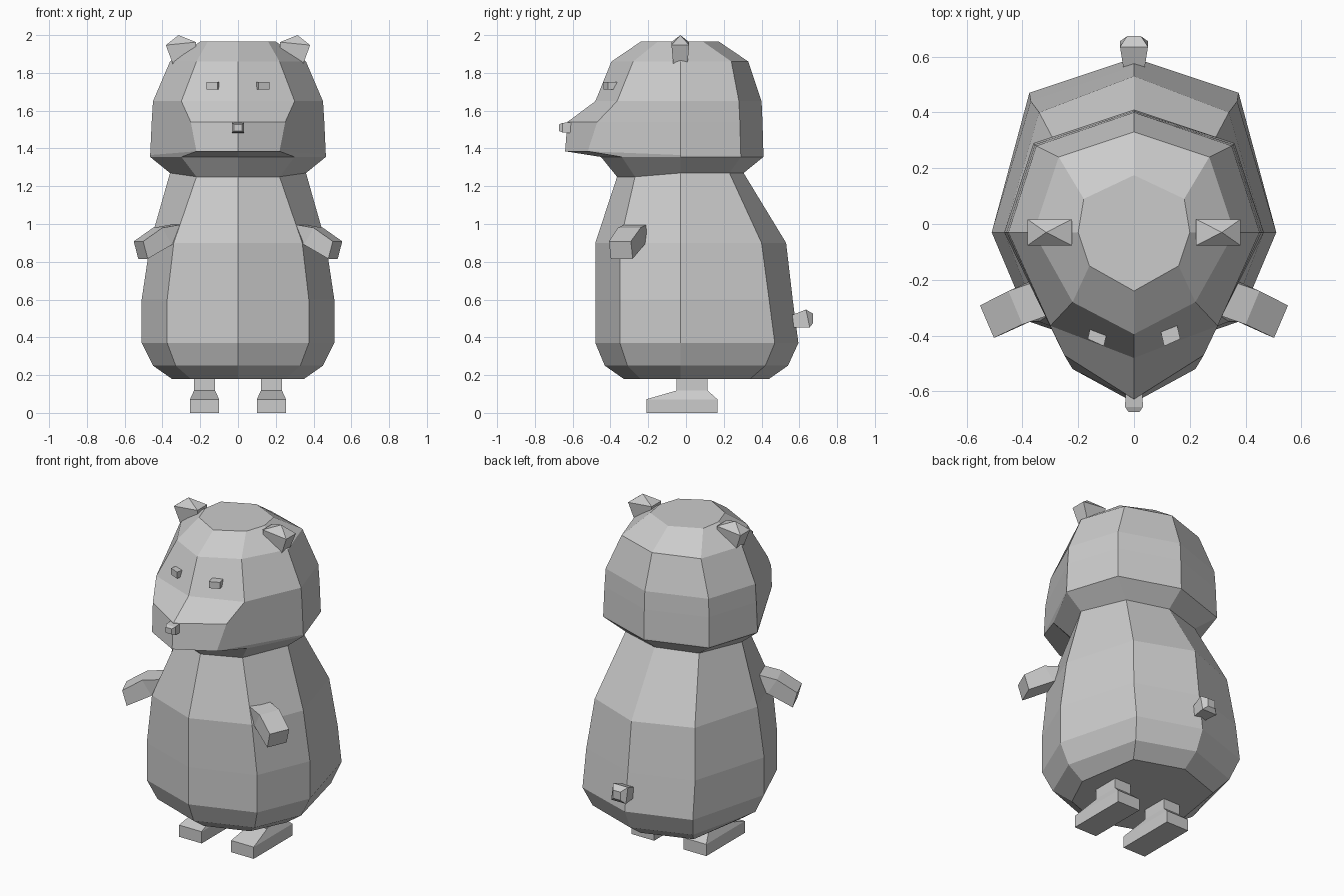
import bpy, bmesh
from mathutils import Vector


def skin(name, rings, cap_start=True, cap_end=True):
    """Bridge rings of equal length; a one-point last ring closes to a tip."""
    bm = bmesh.new()
    loops = [[bm.verts.new(p) for p in r] for r in rings]
    n = len(loops[0])
    for a, b in zip(loops, loops[1:]):
        for i in range(n):
            j = (i + 1) % n
            if len(b) == 1:
                bm.faces.new((a[i], a[j], b[0]))
            else:
                bm.faces.new((a[i], a[j], b[j], b[i]))
    if cap_start:
        bm.faces.new(loops[0][::-1])
    if cap_end and len(loops[-1]) > 2:
        bm.faces.new(loops[-1])
    bmesh.ops.recalc_face_normals(bm, faces=bm.faces)
    mesh = bpy.data.meshes.new(name)
    bm.to_mesh(mesh)
    bm.free()
    ob = bpy.data.objects.new(name, mesh)
    bpy.context.collection.objects.link(ob)
    return ob


def octagon(z, zf, front, fx, fy, sx, bx, by, back):
    """Eight-sided symmetric section; zf is the height of its front points."""
    return [(0, front, zf), (fx, fy, zf), (sx, -0.03, z), (bx, by, z),
            (0, back, z), (-bx, by, z), (-sx, -0.03, z), (-fx, fy, zf)]


def section(c, u, v):
    """Four-sided section around c with half axes u and v."""
    c, u, v = Vector(c), Vector(u), Vector(v)
    return [c - u - v, c + u - v, c + u + v, c - u + v]


def flip(rings, s):
    return [[(p[0] * s, p[1], p[2]) for p in r] for r in rings]


# Torso
neck = octagon(1.27, 1.25, -0.365, 0.22, -0.27, 0.36, 0.25, 0.23, 0.305)
skin("torso", [
    octagon(0.18, 0.18, -0.33, 0.25, -0.24, 0.35, 0.29, 0.34, 0.44),
    octagon(0.25, 0.25, -0.43, 0.33, -0.31, 0.45, 0.34, 0.42, 0.54),
    octagon(0.37, 0.37, -0.48, 0.375, -0.35, 0.51, 0.375, 0.47, 0.595),
    octagon(0.60, 0.60, -0.48, 0.375, -0.35, 0.51, 0.37, 0.44, 0.565),
    octagon(0.90, 0.90, -0.48, 0.34, -0.35, 0.465, 0.34, 0.40, 0.53),
    neck], cap_end=False)

# Head with muzzle
skin("head", [
    neck,
    octagon(1.355, 1.355, -0.45, 0.30, -0.34, 0.465, 0.36, 0.29, 0.41),
    octagon(1.365, 1.385, -0.64, 0.22, -0.52, 0.465, 0.36, 0.29, 0.41),
    octagon(1.54, 1.54, -0.628, 0.25, -0.47, 0.457, 0.355, 0.285, 0.405),
    octagon(1.65, 1.65, -0.48, 0.30, -0.365, 0.45, 0.35, 0.28, 0.40),
    octagon(1.86, 1.86, -0.395, 0.22, -0.28, 0.36, 0.27, 0.24, 0.33),
    octagon(1.965, 1.965, -0.24, 0.16, -0.15, 0.20, 0.18, 0.09, 0.175)],
    cap_start=False)

# Nose
skin("nose", [section((0, -0.60, 1.51), (0.03, 0, 0), (0, 0, 0.03)),
              section((0, -0.655, 1.51), (0.032, 0, 0), (0, 0, 0.025)),
              section((0, -0.673, 1.51), (0.02, 0, 0), (0, 0, 0.017))])

# Tail
skin("tail", [section((0, 0.54, 0.48), (0.035, 0, 0), (0, 0, 0.03)),
              section((0, 0.645, 0.50), (0.05, 0, 0), (0, -0.01, 0.047)),
              section((0, 0.673, 0.50), (0.025, 0, 0), (0, 0, 0.025))])

for side, s in (("right", 1), ("left", -1)):
    # Ears
    skin(side + "_ear", flip([
        section((0.28, -0.03, 1.83), (0.055, 0, -0.01), (0, 0.035, 0)),
        section((0.302, -0.03, 1.955), (0.08, 0, -0.008), (0, 0.047, 0)),
        [(0.315, -0.03, 2.0)]], s))
    # Eyes
    skin(side + "_eye", flip([
        section((0.122, -0.36, 1.732), (0.029, 0.013, 0), (0, 0, 0.02)),
        section((0.137, -0.425, 1.732), (0.029, 0.013, 0), (0, 0, 0.02))], s))
    # Arms
    skin(side + "_arm", flip([
        section((0.30, -0.25, 0.96), (0.025, 0.06, 0), (0.01, -0.01, 0.04)),
        section((0.40, -0.29, 0.935), (0.025, 0.06, 0), (0.025, -0.01, 0.045)),
        section((0.515, -0.345, 0.862), (0.025, 0.058, 0),
                (0.012, -0.005, 0.046))], s))
    # Legs with feet
    skin(side + "_leg", flip([
        section((0.177, -0.022, 0.0), (0.077, 0, 0), (0, 0.188, 0)),
        section((0.177, -0.022, 0.072), (0.077, 0, 0), (0, 0.188, 0)),
        section((0.177, 0.032, 0.118), (0.056, 0, 0), (0, 0.083, 0)),
        section((0.177, 0.032, 0.20), (0.056, 0, 0), (0, 0.083, 0))], s))
